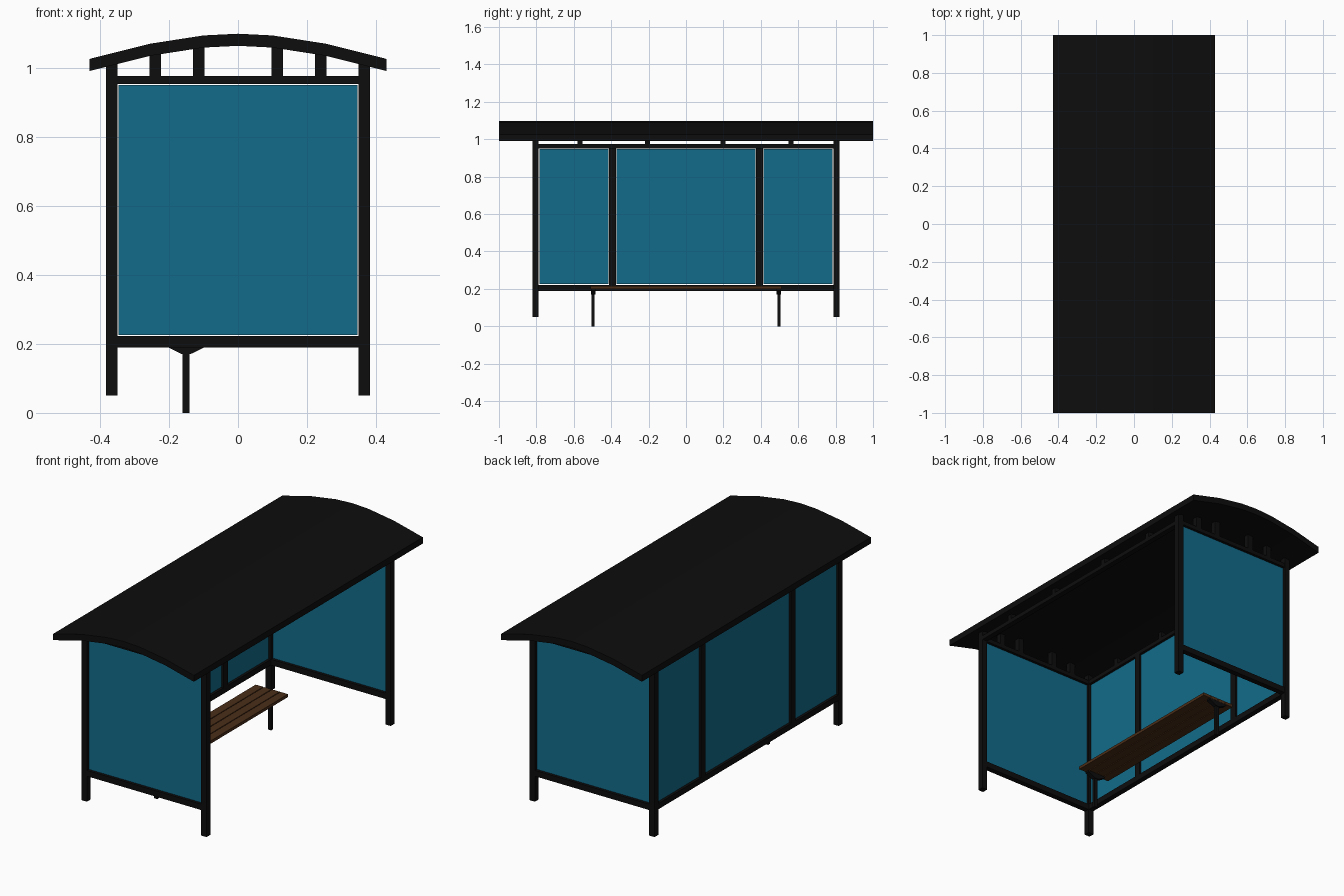
import bpy, bmesh

if "Cube" in bpy.data.objects:
    bpy.data.objects.remove(bpy.data.objects["Cube"])


def material(name, color):
    m = bpy.data.materials.new(name)
    m.diffuse_color = (*color, 1)
    m.use_nodes = True
    m.node_tree.nodes["Principled BSDF"].inputs["Base Color"].default_value = m.diffuse_color
    return m


BLACK = material("black_metal", (0.004, 0.004, 0.004))
GLASS = material("blue_glass", (0.006, 0.147, 0.254))
WOOD = material("brown_wood", (0.07, 0.027, 0.009))


def make_object(name, bm, mat):
    bmesh.ops.recalc_face_normals(bm, faces=bm.faces)
    me = bpy.data.meshes.new(name)
    bm.to_mesh(me)
    bm.free()
    me.materials.append(mat)
    ob = bpy.data.objects.new(name, me)
    bpy.context.collection.objects.link(ob)
    return ob


def box(name, x, y, z, mat=BLACK):
    """Box from (min, max) pairs on each axis."""
    bm = bmesh.new()
    for v in bmesh.ops.create_cube(bm, size=1)["verts"]:
        v.co = [r[0] if c < 0 else r[1] for c, r in zip(v.co, (x, y, z))]
    return make_object(name, bm, mat)


def extrude_y(name, profile, y0, y1, mat=BLACK):
    """Prism from an xz profile."""
    bm = bmesh.new()
    face = bm.faces.new([bm.verts.new((x, y0, z)) for x, z in profile])
    new = bmesh.ops.extrude_face_region(bm, geom=[face])["geom"]
    bmesh.ops.translate(bm, vec=(0, y1 - y0, 0),
                        verts=[v for v in new if isinstance(v, bmesh.types.BMVert)])
    return make_object(name, bm, mat)


def mid(c, w):
    return (c - w / 2, c + w / 2)


PX, PY, W = 0.366, 0.804, 0.033      # post centres and width
RAIL_LOW, RAIL_TOP = (0.19, 0.222), (0.952, 0.975)
PANE_Z = (0.225, 0.949)

# Arched roof
half = [(0.43, 1.025), (0.255, 1.069), (0.1, 1.093)]
top = [(-x, z) for x, z in half] + [(0, 1.098)] + half[::-1]
extrude_y("roof", top + [(x, z - 0.035) for x, z in top[::-1]], -1, 1)

# Corner posts
for sx in (-1, 1):
    for sy in (-1, 1):
        box("corner_post", mid(sx * PX, W), mid(sy * PY, W), (0.05, 1.012))

# End walls: rails, pane, struts up to the roof
inner = PX - W / 2
for sy in (-1, 1):
    y = mid(sy * PY, 0.03)
    box("end_lower_rail", (-inner, inner), y, RAIL_LOW)
    box("end_top_rail", (-inner, inner), y, RAIL_TOP)
    box("end_pane", (-inner + .003, inner - .003), mid(sy * PY, 0.008), PANE_Z, GLASS)
    for sx in (-1, 1):
        box("end_strut", mid(sx * 0.24, W), y, (0.97, 1.045))
        box("end_strut", mid(sx * 0.114, W), y, (0.97, 1.065))

# Long sides: top rails and short struts
end = PY - W / 2
for sx in (-1, 1):
    x = mid(sx * PX, 0.03)
    box("side_top_rail", x, (-end, end), RAIL_TOP)
    for y in (-0.567, -0.206, 0.198, 0.561):
        box("side_strut", x, mid(y, 0.027), (0.97, 1.012))

# Rear wall: lower rail, dividers, three panes
box("rear_lower_rail", mid(-PX, 0.03), (-end, end), RAIL_LOW)
for sy in (-1, 1):
    box("rear_divider", mid(-PX, 0.03), mid(sy * 0.393, 0.038), (0.2, 0.97))
for y in ((-end + .003, -0.414), (-0.372, 0.372), (0.414, end - .003)):
    box("rear_pane", mid(-PX, 0.008), y, PANE_Z, GLASS)

# Bench: slats, tapered brackets, legs
BX = -0.15
for i in range(4):
    box("seat_slat", mid(BX + (i - 1.5) * 0.0505, 0.046), (-0.51, 0.51), (0.2, 0.216), WOOD)
for sy in (-1, 1):
    y = mid(sy * 0.497, 0.024)
    extrude_y("seat_bracket", [(BX - .055, .2), (BX - .055, .191), (BX - .012, .17),
                               (BX + .012, .17), (BX + .055, .191), (BX + .055, .2)], *y)
    box("bench_leg", mid(BX, 0.02), mid(sy * 0.497, 0.016), (0, 0.18))
